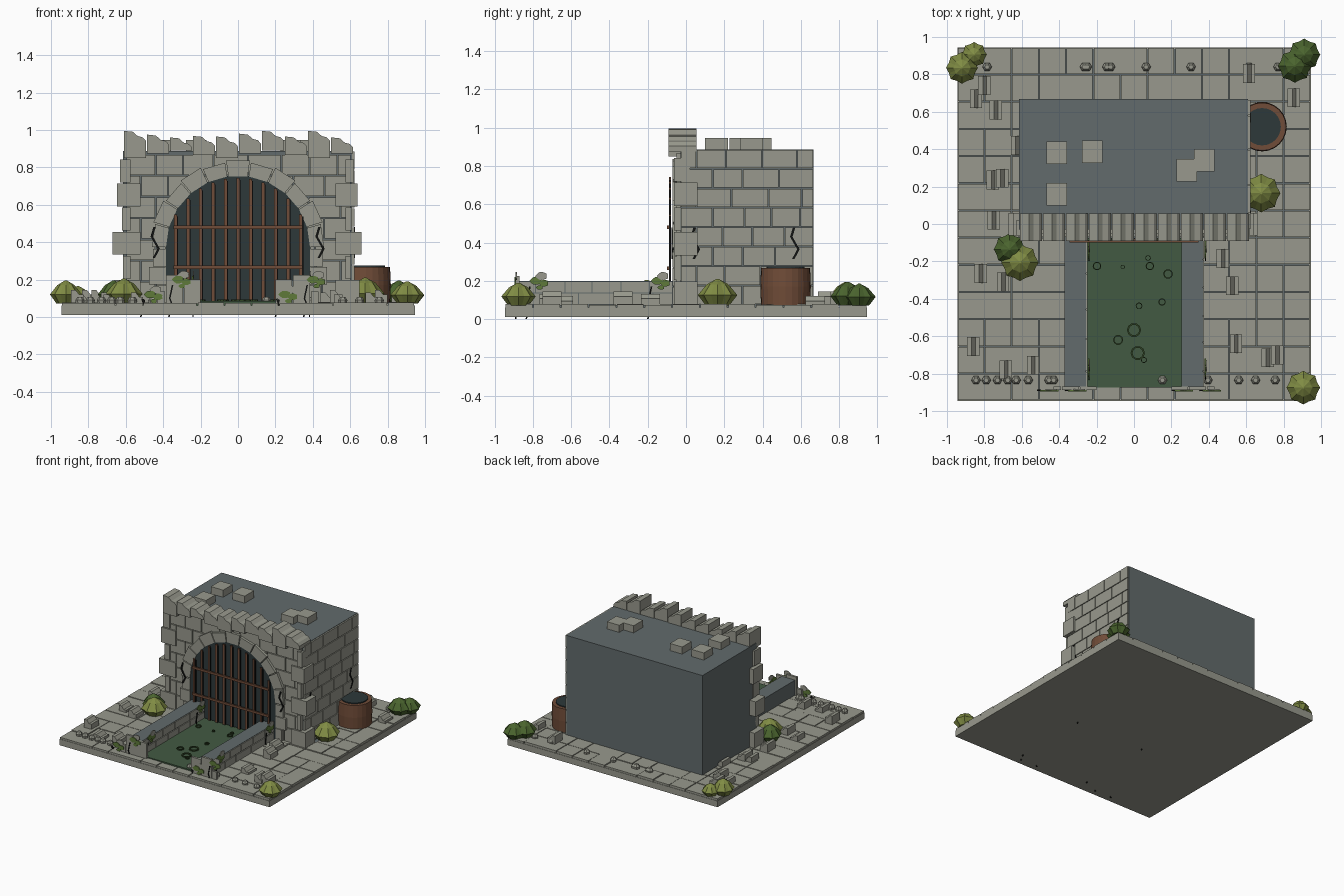
import bpy, bmesh, math, random
from mathutils import Matrix, Vector

if "Cube" in bpy.data.objects:
    bpy.data.objects.remove(bpy.data.objects["Cube"])

random.seed(4)


def srgb(r, g, b):
    return tuple((c / 255 / 12.92 if c < 10 else ((c / 255 + 0.055) / 1.055) ** 2.4) for c in (r, g, b)) + (1,)


MATS = {}
for n, c in dict(stone=(152, 153, 141), slate=(98, 107, 108), water=(66, 90, 66), wood=(112, 76, 56),
                 dark=(45, 56, 58), black=(18, 19, 18), olive=(128, 140, 68), bush_green=(74, 100, 46),
                 leaf_green=(94, 122, 58), pad_green=(48, 68, 36)).items():
    MATS[n] = bpy.data.materials.new(n)
    MATS[n].diffuse_color = srgb(*c)


class Part:
    """Collects simple solids and turns them into one named object."""

    def __init__(self, name, mat):
        self.name, self.mat, self.bm = name, mat, bmesh.new()

    def prism(self, pts, axis, d0, d1):
        place = {'x': lambda a, b, d: (d, a, b), 'y': lambda a, b, d: (a, d, b), 'z': lambda a, b, d: (a, b, d)}[axis]
        lo = [self.bm.verts.new(place(a, b, d0)) for a, b in pts]
        hi = [self.bm.verts.new(place(a, b, d1)) for a, b in pts]
        self.bm.faces.new(lo)
        self.bm.faces.new(hi[::-1])
        for i in range(len(pts)):
            j = (i + 1) % len(pts)
            self.bm.faces.new((lo[i], hi[i], hi[j], lo[j]))

    def box(self, x0, x1, y0, y1, z0, z1):
        self.prism([(x0, y0), (x1, y0), (x1, y1), (x0, y1)], 'z', z0, z1)

    def ribbon(self, pts, w, axis, d0, d1):
        w /= 2
        self.prism([(a - w, b) for a, b in pts] + [(a + w, b) for a, b in pts[::-1]], axis, d0, d1)

    def lathe(self, x, y, rings, n, flute=1.0, cap=True):
        rows = []
        for r, z in rings:
            rows.append([self.bm.verts.new((x + r * (flute if i % 2 else 1) * math.cos(math.tau * i / n),
                                            y + r * (flute if i % 2 else 1) * math.sin(math.tau * i / n), z))
                         for i in range(n)])
        if not cap:
            rows.append(rows[0])
        for a, b in zip(rows, rows[1:]):
            for i in range(n):
                self.bm.faces.new((a[i], a[(i + 1) % n], b[(i + 1) % n], b[i]))
        if cap:
            self.bm.faces.new(rows[0][::-1])
            self.bm.faces.new(rows[-1])

    def done(self):
        bmesh.ops.recalc_face_normals(self.bm, faces=self.bm.faces)
        me = bpy.data.meshes.new(self.name)
        self.bm.to_mesh(me)
        self.bm.free()
        me.materials.append(MATS[self.mat])
        ob = bpy.data.objects.new(self.name, me)
        bpy.context.collection.objects.link(ob)
        return ob


def simple_box(name, mat, *dims):
    p = Part(name, mat)
    p.box(*dims)
    return p.done()


def courses(a0, a1, z0, z1, rows, width, gap=0.006):
    """Running bond: yields the extents of each brick."""
    h = (z1 - z0) / rows
    for r in range(rows):
        a = a0
        b = a0 + width * (0.5 if r % 2 else 1)
        while a < a1 - 0.01:
            b = min(b, a1)
            if a1 - b < 0.04:
                b = a1
            yield a + gap / 2, b - gap / 2, z0 + r * h + gap / 2, z0 + (r + 1) * h - gap / 2
            a, b = b, b + width * random.uniform(0.8, 1.15)


# ground slab and paving
simple_box("base_slab", "stone", -0.945, 0.945, -0.945, 0.945, 0.01, 0.06)
simple_box("paving_joints", "slate", -0.935, 0.935, -0.935, 0.935, 0.06, 0.062)
p = Part("paving_stones", "stone")
T = 1.89 / 13
for j in range(13):
    i = 0
    while i < 13:
        n = 2 if i < 12 and random.random() < 0.25 else 1
        x, y = -0.945 + i * T, -0.945 + j * T
        if not (abs(x + T / 2) < 0.5 and 0.02 < y < 0.5):
            p.box(x + 0.003, x + n * T - 0.003, y + 0.003, y + T - 0.003, 0.06, 0.073 + random.uniform(0, 0.006))
        i += n
p.done()

# main building
simple_box("building_core", "slate", -0.615, 0.61, -0.03, 0.667, 0.06, 0.887)
p = Part("side_wall_bricks", "stone")
for a, b, c, d in courses(-0.03, 0.667, 0.075, 0.887, 8, 0.17):
    p.box(0.605, 0.622, a, b, c, d)
p.done()
R, RO, ZC = 0.385, 0.46, 0.37
p = Part("front_wall_bricks", "stone")
for a, b, c, d in courses(-0.6, 0.605, 0.075, 0.87, 7, 0.16):
    if not (max(abs(a), abs(b)) < 0.36 and d < 0.62):
        p.box(a, b, -0.05, -0.025, c, d)
p.done()

# alternating corner stones
p = Part("corner_stones", "stone")
for s in (-1, 1):
    for k in range(6):
        z = 0.075 + k * 0.129
        o = (0.66, 0.615, 0.67, 0.62, 0.648, 0.63)[k] - (0.0 if s < 0 else 0.01)
        i = (0.52, 0.575)[k % 2]
        p.box(*sorted((s * i, s * o)), -0.062, (0.06, 0.02)[k % 2], z, z + 0.122)
p.done()

# broken parapet
p = Part("parapet_stones", "stone")
for k in range(10):
    x0, w = -0.61 + k * 0.123, 0.119
    t = (0.995, 0.975, 0.96, 0.968, 0.965, 0.98, 0.995, 0.965, 0.995, 0.96)[k]
    z0 = (0.85, 0.875, 0.89, 0.865)[k % 4]
    p.prism([(x0, z0), (x0 + w, z0), (x0 + w, t - 0.055), (x0 + w * 0.85, t - 0.035), (x0 + w * 0.62, t - 0.028),
             (x0 + w * 0.4, t - 0.005), (x0, t)], 'y', -0.092, 0.055)
p.done()
p = Part("roof_blocks", "stone")
for x, y in ((-0.413, 0.38), (-0.223, 0.386), (-0.413, 0.16), (0.283, 0.288), (0.375, 0.342)):
    p.box(x - 0.055, x + 0.055, y - 0.06, y + 0.06, 0.88, 0.945)
p.done()

# arch ring and jambs
p = Part("arch_stones", "stone")
N = 11
for k in range(N):
    a0, a1 = math.pi * k / N + 0.008, math.pi * (k + 1) / N - 0.008
    ro = RO + (0.012 if k % 2 else 0)
    p.prism([(r * math.cos(a), ZC + r * math.sin(a)) for r, a in ((R, a0), (ro, a0), (ro, a1), (R, a1))],
            'y', -0.07, -0.02)
for s in (-1, 1):
    for k in range(3):
        z = 0.075 + k * 0.098
        p.box(*sorted((s * R, s * (0.44, 0.475, 0.455)[k])), -0.07, -0.02, z, z + 0.093)
p.done()

# gate
p = Part("gate_opening", "dark")
arc = [(0.388 * math.cos(math.pi * k / 11), ZC + 0.388 * math.sin(math.pi * k / 11)) for k in range(12)]
p.prism([(-0.388, 0.075), (0.388, 0.075)] + arc, 'y', -0.064, -0.03)
p.done()
p, q = Part("gate_bars", "wood"), Part("gate_bar_edges", "black")
for k in range(11):
    x = -0.335 + k * 0.067
    top = ZC + math.sqrt(R * R - x * x) - 0.012
    p.box(x - 0.008, x + 0.008, -0.09, -0.078, 0.075, top)
    q.box(x + 0.008, x + 0.014, -0.088, -0.078, 0.075, top - 0.01)
for z in (0.265, 0.48):
    p.box(-0.345, 0.345, -0.1, -0.088, z - 0.009, z + 0.009)
p.done()
q.done()

# water channel with low walls
simple_box("channel_water", "water", -0.25, 0.255, -0.875, -0.075, 0.06, 0.085)
p, q = Part("channel_walls", "slate"), Part("channel_bricks", "stone")
for x0, x1 in ((-0.372, -0.256), (0.255, 0.368)):
    p.box(x0, x1, -0.872, -0.06, 0.06, 0.198)
    for a, b, c, d in courses(-0.872, -0.07, 0.075, 0.198, 2, 0.17):
        q.box(x1, x1 + 0.007, a, b, c, d)
for s in (-1, 1):
    for k, (a, b, t) in enumerate(((0.2, 0.29, 0.2), (0.294, 0.385, 0.225), (0.389, 0.43, 0.135))):
        q.box(*sorted((s * a, s * b)), -0.888, -0.87, 0.07, t)
p.done()
q.done()
p = Part("lily_pads", "pad_green")
for x, y, r in ((0, -0.567, 0.038), (0.02, -0.69, 0.038), (-0.085, -0.62, 0.027), (0.182, -0.267, 0.026),
                (0.15, -0.417, 0.02), (0.085, -0.225, 0.023), (-0.198, -0.225, 0.023), (-0.06, -0.23, 0.012),
                (0.075, -0.182, 0.015), (0.027, -0.438, 0.018), (0.053, -0.727, 0.016)):
    p.lathe(x, y, [(r, 0.08), (r, 0.094), (r * 0.75, 0.094), (r * 0.75, 0.08)], 10, cap=False)
p.done()

# cracks in the walls
p = Part("wall_cracks", "black")
zig = ((0, 0.48), (-0.015, 0.43), (0.022, 0.365), (-0.004, 0.315))
for x in (-0.446, 0.435):
    p.ribbon([(x + a, z) for a, z in zig], 0.013, 'y', -0.075, -0.066)
for y in (0.045, 0.565):
    p.ribbon([(y + a, z) for a, z in zig], 0.013, 'x', 0.62, 0.626)
p.done()

# climbing vines: stem, green leaves and one dry leaf
stem, leaf, dry = Part("vine_stems", "black"), Part("vine_leaves", "leaf_green"), Part("dry_leaves", "stone")
for axis, u, d, z in (('y', -0.3, -0.892, 0.2), ('y', -0.45, -0.892, 0.12), ('y', 0.27, -0.892, 0.12),
                      ('y', 0.42, -0.892, 0.2), ('x', -0.765, -0.243, 0.2), ('x', -0.13, -0.243, 0.2),
                      ('x', -0.765, 0.38, 0.2), ('x', -0.13, 0.38, 0.2)):
    stem.ribbon([(u - 0.07, 0.0), (u - 0.05, 0.06), (u - 0.065, 0.1), (u - 0.05, z - 0.03)], 0.008, axis, d, d + 0.006)
    for part, du, dz, r in ((leaf, -0.02, 0, 0.028), (leaf, 0.022, -0.012, 0.024), (leaf, 0.0, -0.035, 0.016),
                            (dry, 0.01, 0.025, 0.028)):
        pts = [(u + du + r * (1.2 if k % 2 else 0.95) * math.cos(math.tau * k / 10),
                z + dz + r * 0.75 * math.sin(math.tau * k / 10)) for k in range(10)]
        off = -0.003 if part is leaf else 0.002
        part.prism(pts, axis, d + off, d + off + 0.007)
for part in (stem, leaf, dry):
    part.done()

# barrel
p = Part("barrel_staves", "wood")
p.lathe(0.685, 0.52, [(0.128, 0.07), (0.132, 0.17), (0.128, 0.268), (0.1, 0.268), (0.1, 0.1)], 24)
p.done()
p = Part("barrel_lid", "dark")
p.lathe(0.685, 0.52, [(0.1, 0.2), (0.1, 0.276)], 24)
p.done()

# bushes
for i, (x, y, r, h, m) in enumerate((
        (-0.92, 0.835, 0.085, 0.115, "olive"), (-0.855, 0.905, 0.068, 0.085, "olive"),
        (0.86, 0.845, 0.09, 0.115, "bush_green"), (0.91, 0.905, 0.086, 0.105, "bush_green"),
        (0.68, 0.165, 0.103, 0.13, "olive"), (0.905, -0.875, 0.09, 0.11, "olive"),
        (-0.665, -0.135, 0.085, 0.115, "bush_green"), (-0.61, -0.205, 0.1, 0.125, "olive"))):
    p = Part("bush_%d" % (i + 1), m)
    p.lathe(x, y, [(r * 0.6, 0.072), (r, 0.08 + h * 0.35), (r * 0.55, 0.08 + h * 0.78), (r * 0.06, 0.08 + h)], 16, 0.88)
    p.done()

# fallen bricks with a chipped side
p = Part("fallen_bricks", "stone")
for i, (x, y) in enumerate(((-0.845, 0.67), (-0.74, 0.61), (-0.8, 0.74), (-0.755, 0.235), (-0.705, 0.245),
                            (-0.75, 0.02), (-0.82, -0.265), (-0.7, -0.31), (-0.86, -0.655), (-0.685, -0.78),
                            (-0.54, -0.755), (0.615, 0.805), (0.855, 0.675), (0.475, -0.185), (0.525, -0.33),
                            (0.545, -0.64), (0.715, -0.715), (0.765, -0.7), (-0.625, 0.42))):
    w, t = 0.033, 0.12 + 0.012 * (i % 3)
    p.prism([(x - w, 0.07), (x + w, 0.07), (x + w, t - 0.025), (x + 0.012, t - 0.025), (x - 0.008, t), (x - w, t)],
            'y', y - 0.05, y + 0.05)
p.done()

# small pebbles in two rows
p = Part("pebbles", "stone")
rows = {0.84: (-0.785, -0.265, -0.25, -0.145, -0.125, 0.065, 0.305, 0.615, 0.77),
        -0.835: (-0.845, -0.79, -0.73, -0.675, -0.63, -0.565, -0.455, -0.43, 0.152, 0.395, 0.56, 0.65, 0.755, 0.905)}
for y, xs in rows.items():
    for x in xs:
        p.lathe(x, y, [(0.022, 0.07), (0.025, 0.09), (0.013, 0.108)], 6)
p.done()

for m in bpy.data.materials:
    if m.users and not m.is_grease_pencil:
        m.use_nodes = True
        m.node_tree.nodes["Principled BSDF"].inputs["Base Color"].default_value = m.diffuse_color
